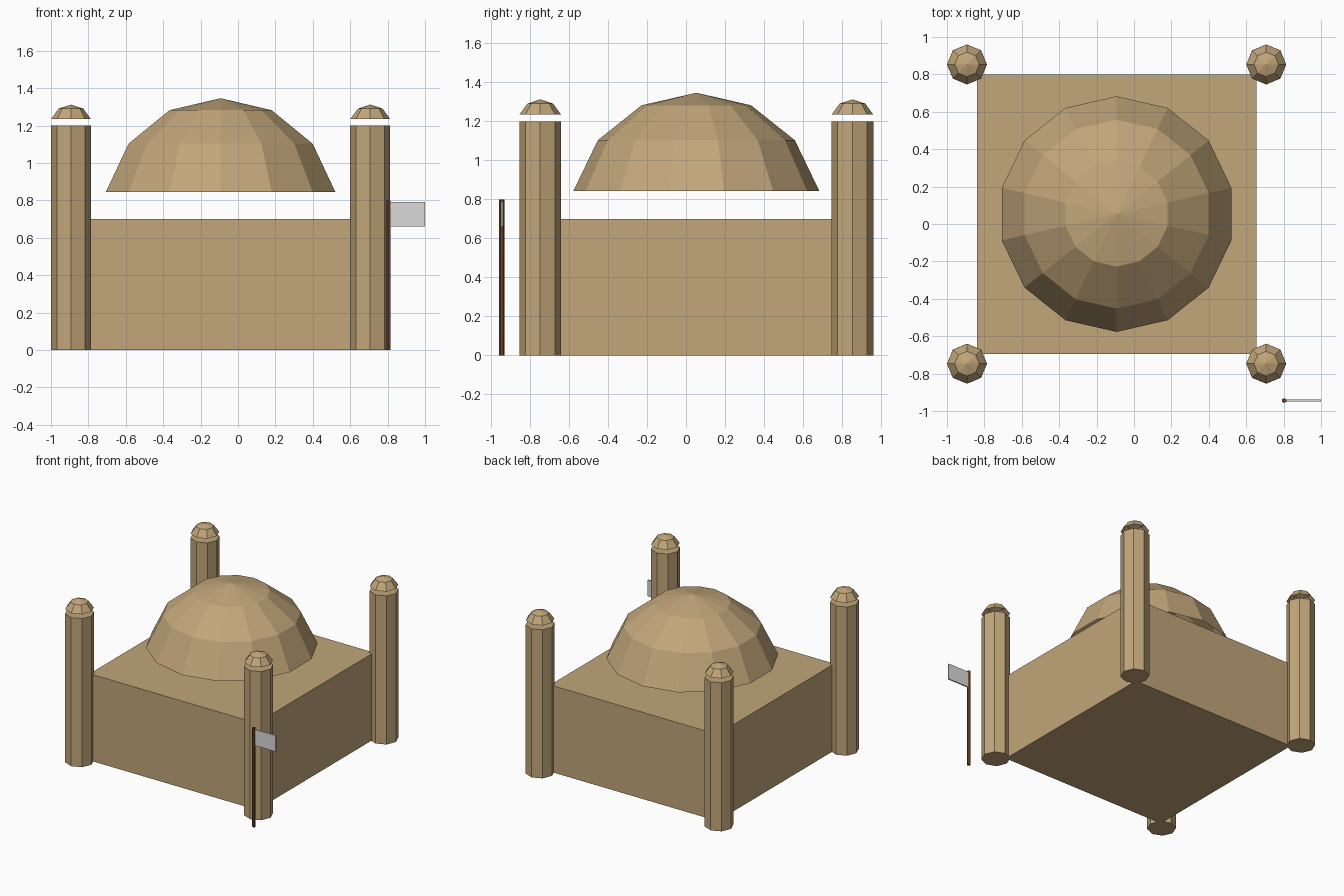
import bpy, bmesh, math

if "Cube" in bpy.data.objects:
    bpy.data.objects.remove(bpy.data.objects["Cube"])

CX, CY = -0.093, 0.053      # centre of the building
HALF = 0.747                # half width of the hall
TOWER = 0.80                # tower offset from the centre


def material(name, rgb):
    m = bpy.data.materials.new(name)
    m.diffuse_color = (*rgb, 1)
    m.use_nodes = True
    m.node_tree.nodes["Principled BSDF"].inputs["Base Color"].default_value = m.diffuse_color
    return m


sand = material("sandstone", (0.539, 0.381, 0.195))
wood = material("pole_wood", (0.171, 0.061, 0.021))
cloth = material("flag_grey", (0.70, 0.70, 0.70))


def finish(bm, name, mat, loc):
    bmesh.ops.recalc_face_normals(bm, faces=bm.faces)
    mesh = bpy.data.meshes.new(name)
    bm.to_mesh(mesh)
    bm.free()
    mesh.materials.append(mat)
    obj = bpy.data.objects.new(name, mesh)
    obj.location = loc
    bpy.context.collection.objects.link(obj)
    return obj


def box(name, mat, x0, x1, y0, y1, z0, z1):
    bm = bmesh.new()
    bmesh.ops.create_cube(bm, size=1)
    bmesh.ops.scale(bm, vec=(x1 - x0, y1 - y0, z1 - z0), verts=bm.verts)
    return finish(bm, name, mat, ((x0 + x1) / 2, (y0 + y1) / 2, (z0 + z1) / 2))


def prism(name, mat, x, y, r, h, sides):
    bm = bmesh.new()
    bmesh.ops.create_cone(bm, cap_ends=True, segments=sides,
                          radius1=r, radius2=r, depth=h)
    return finish(bm, name, mat, (x, y, h / 2))


def open_dome(name, mat, x, y, z, r, sides, bands):
    """Upper bands of a coarse sphere with an odd band count, open below."""
    bm = bmesh.new()
    rings = []
    for k in range(1, bands // 2 + 1):
        t = math.pi * k / bands
        rings.append([bm.verts.new((r * math.sin(t) * math.sin(2 * math.pi * i / sides),
                                    r * math.sin(t) * math.cos(2 * math.pi * i / sides),
                                    r * math.cos(t))) for i in range(sides)])
    top = bm.verts.new((0, 0, r))
    for i in range(sides):
        j = (i + 1) % sides
        bm.faces.new((top, rings[0][j], rings[0][i]))
        for a, b in zip(rings, rings[1:]):
            bm.faces.new((a[i], a[j], b[j], b[i]))
    return finish(bm, name, mat, (x, y, z))


# main hall with its floating dome
box("hall", sand, CX - HALF, CX + HALF, CY - HALF, CY + HALF, 0, 0.70)
open_dome("main_dome", sand, CX, CY, 0.70, 0.646, 14, 7)

# corner towers with small caps
for sx, side in ((-1, "left"), (1, "right")):
    for sy, end in ((-1, "front"), (1, "back")):
        x, y = CX + sx * TOWER, CY + sy * TOWER
        prism(f"{end}_{side}_tower", sand, x, y, 0.107, 1.20, 8)
        open_dome(f"{end}_{side}_tower_cap", sand, x, y, 1.20, 0.112, 8, 5)

# flag on its pole
prism("flag_pole", wood, 0.803, -0.944, 0.0133, 0.80, 6)
box("flag", cloth, 0.803, 1.0, -0.949, -0.939, 0.66, 0.79)
